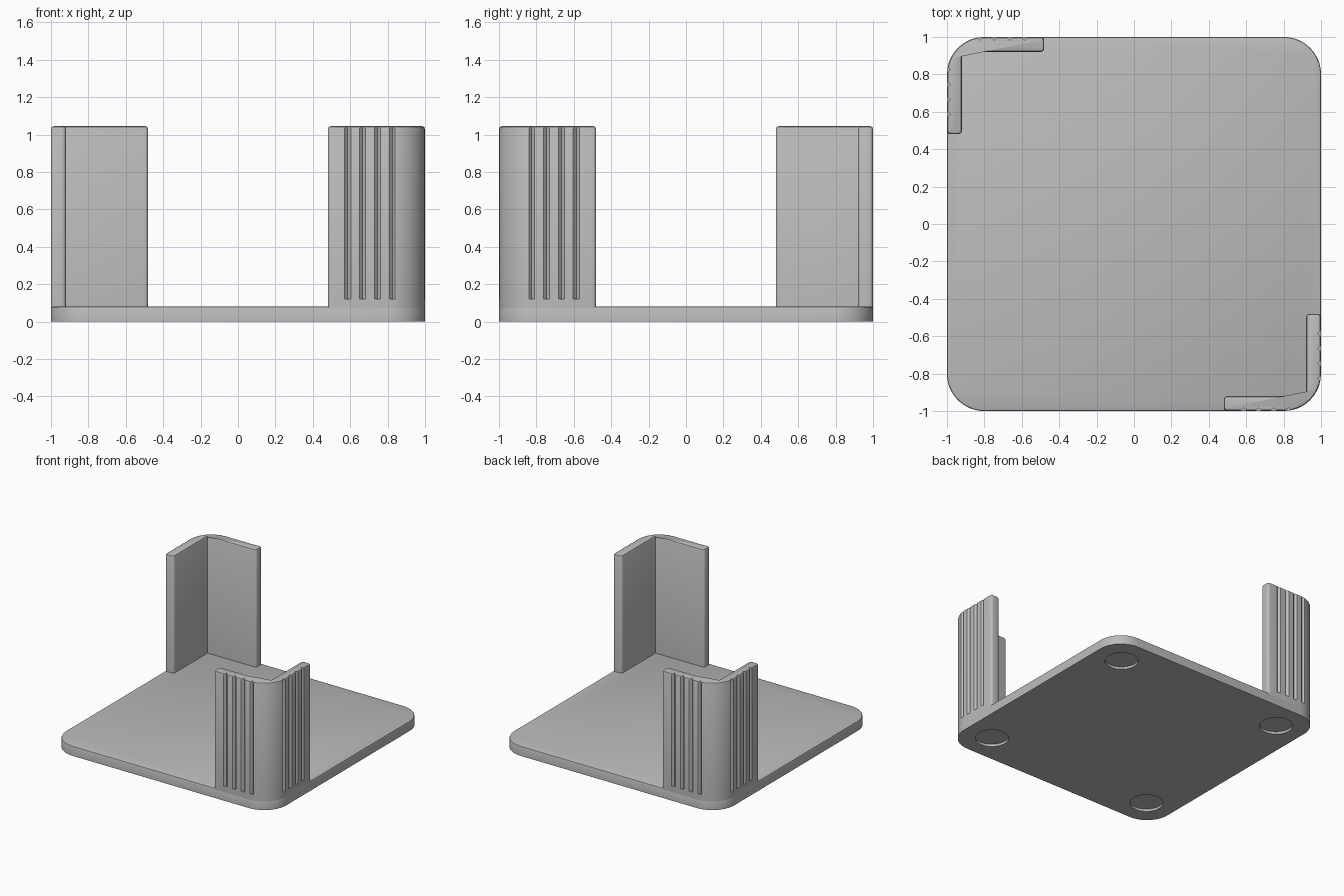
import bpy, bmesh
from math import sin, cos, pi, radians
from mathutils import Matrix

cube = bpy.data.objects.get("Cube")
if cube:
    bpy.data.objects.remove(cube, do_unlink=True)

BASE_H, TOP, R, T, REACH = 0.08, 1.045, 0.2, 0.08, 0.48
EDGE = 0.015

grey = bpy.data.materials.new("plain_grey")
grey.use_nodes = True
colour = (0.5, 0.5, 0.5, 1)
grey.diffuse_color = colour
grey.node_tree.nodes["Principled BSDF"].inputs["Base Color"].default_value = colour


def arc(cx, cy, r, start, steps=16):
    """Quarter circle, counter-clockwise from the start angle in degrees."""
    angles = [radians(start) + pi / 2 * i / steps for i in range(steps + 1)]
    return [(cx + r * cos(a), cy + r * sin(a)) for a in angles]


def prism(bm, outline, z0, z1, bevel=0):
    """Extrude an outline upwards, optionally chamfering its top rim."""
    low = bm.faces.new([bm.verts.new((x, y, z0)) for x, y in outline])
    up = bmesh.ops.extrude_face_region(bm, geom=[low], use_keep_orig=True)["geom"]
    verts = [g for g in up if isinstance(g, bmesh.types.BMVert)]
    bmesh.ops.translate(bm, verts=verts, vec=(0, 0, z1 - z0))
    bmesh.ops.recalc_face_normals(bm, faces=bm.faces)
    if bevel:
        rim = [g for g in up if isinstance(g, bmesh.types.BMEdge)]
        bmesh.ops.bevel(bm, geom=rim, offset=bevel, segments=2, profile=0.5,
                        affect='EDGES')


def make(name, bm):
    mesh = bpy.data.meshes.new(name)
    bm.to_mesh(mesh)
    bm.free()
    mesh.materials.append(grey)
    obj = bpy.data.objects.new(name, mesh)
    bpy.context.collection.objects.link(obj)
    return obj


def carve(obj, cutter_bm):
    """Cut the given shapes out of the object."""
    cutter = make("cutter", cutter_bm)
    mod = obj.modifiers.new("carve", 'BOOLEAN')
    mod.object, mod.operation, mod.solver = cutter, 'DIFFERENCE', 'EXACT'
    graph = bpy.context.evaluated_depsgraph_get()
    mesh = bpy.data.meshes.new_from_object(obj.evaluated_get(graph))
    obj.modifiers.clear()
    obj.data = mesh
    bpy.data.objects.remove(cutter, do_unlink=True)


def smooth(obj):
    bpy.ops.object.select_all(action='DESELECT')
    obj.select_set(True)
    bpy.context.view_layer.objects.active = obj
    bpy.ops.object.shade_smooth_by_angle(angle=radians(30))


# Rounded square base with four shallow round foot recesses underneath
c = 1 - R
bm = bmesh.new()
prism(bm, arc(c, c, R, 0) + arc(-c, c, R, 90) + arc(-c, -c, R, 180)
      + arc(c, -c, R, 270), 0, BASE_H, 0.01)
base = make("base_plate", bm)
bm = bmesh.new()
for x in (-0.76, 0.76):
    for y in (-0.76, 0.76):
        bmesh.ops.create_cone(bm, cap_ends=True, segments=48, radius1=0.125,
                              radius2=0.125, depth=0.04,
                              matrix=Matrix.Translation((x, y, 0)))
carve(base, bm)
smooth(base)

# L-shaped corner wall with rounded outside corner and softened ends
r = 0.02
outline = (arc(c, -c, R, 270)
           + arc(1 - r, -REACH - r, r, 0, 4) + arc(1 - T + r, -REACH - r, r, 90, 4)
           + [(1 - T, T - 1)]
           + arc(REACH + r, T - 1 - r, r, 90, 4) + arc(REACH + r, r - 1, r, 180, 4))
bm = bmesh.new()
prism(bm, outline, BASE_H - 0.01, TOP, EDGE)
wall = make("front_left_corner_wall", bm)

# Vertical V-shaped grip grooves on both outer faces
bm = bmesh.new()
w = 0.017
for i in range(4):
    p = 0.586 + 0.08 * i
    for x, y in ((p, -1), (1, -p)):
        prism(bm, [(x + w, y), (x, y + w), (x - w, y), (x, y - w)], 0.12, TOP + 0.1)
carve(wall, bm)
smooth(wall)

# Matching wall on the opposite corner
back = wall.copy()
back.data = wall.data.copy()
back.name = "back_right_corner_wall"
back.rotation_euler.z = pi
bpy.context.collection.objects.link(back)
